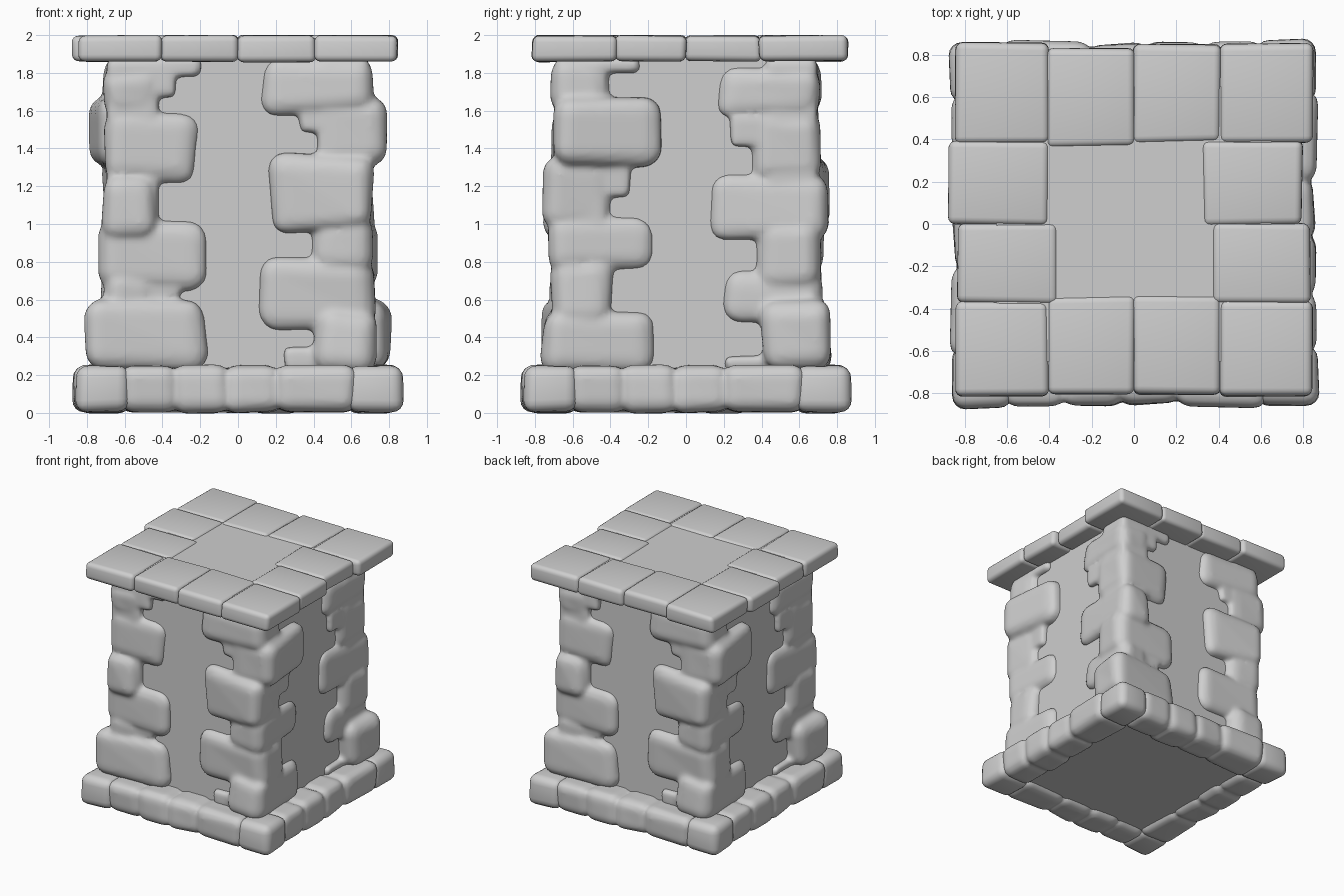
import bpy, bmesh, math, random
from mathutils import Vector, noise

random.seed(4)
old = bpy.data.objects.get("Cube")
if old:
    bpy.data.objects.remove(old, do_unlink=True)

stone_grey = bpy.data.materials.new("stone_grey")
stone_grey.use_nodes = True
GREY = (0.62, 0.62, 0.62, 1)
stone_grey.diffuse_color = GREY
stone_grey.node_tree.nodes["Principled BSDF"].inputs["Base Color"].default_value = GREY
WALL = .65


def block(low, high, round_off=0, jitter=0, rise=0, wobble=0):
    """Mesh of a box between two corners, skewed, rounded and slightly lumpy."""
    low, high = Vector(low), Vector(high)
    size, mid = high - low, (low + high) / 2
    bm = bmesh.new()
    bmesh.ops.create_cube(bm, size=1)
    for v in bm.verts:
        shake = Vector([random.uniform(-j, j) for j in (jitter, jitter, rise)])
        v.co = Vector([c * s for c, s in zip(v.co, size)]) + mid + shake
    if round_off:
        bmesh.ops.bevel(bm, geom=bm.edges[:], offset=round_off, segments=4,
                        profile=0.5, affect='EDGES', clamp_overlap=True)
    for v in bm.verts:
        v.co += noise.noise_vector(v.co * 4) * wobble
    for f in bm.faces:
        f.smooth = round_off > 0
    return bm


def thin_tips(bm):
    """Let a corner stone sink towards the wall as it leaves the corner."""
    for v in bm.verts:
        start = v.co.copy()
        for axis in (0, 1):
            excess = abs(start[axis]) - WALL
            if excess > 0:
                keep = .5 + .5 * min(1, abs(start[1 - axis]) / WALL)
                v.co[axis] = math.copysign(WALL + excess * keep, start[axis])
    return bm


def merged_mesh(name, blocks):
    """Gather blocks into one mesh."""
    mesh = bpy.data.meshes.new(name)
    whole = bmesh.new()
    for bm in blocks:
        bm.to_mesh(mesh)
        whole.from_mesh(mesh)
        bm.free()
    whole.to_mesh(mesh)
    whole.free()
    mesh.materials.append(stone_grey)
    return mesh


def place(name, mesh, turns=(0,), melt=0):
    """Place copies by quarter turns; melted stones fuse into one skin."""
    for turn in turns:
        obj = bpy.data.objects.new(f"{name}_{turn}", mesh)
        obj.rotation_euler.z = turn * math.pi / 2
        bpy.context.collection.objects.link(obj)
        if melt:
            skin = obj.modifiers.new("fuse", 'REMESH')
            skin.mode = 'VOXEL'
            skin.voxel_size = .018
            skin.use_smooth_shade = True
            soften = obj.modifiers.new("soften", 'SMOOTH')
            soften.factor = .5
            soften.iterations = melt


# Plain inner pillar
core = block((-WALL, -WALL, .04), (WALL, WALL, 1.985))
place("pillar_core", merged_mesh("pillar_core", [core]))

# Alternating corner stones: x range, y range, z range
right_corner = [
    ((.12, .71), (-.72, -.40), (1.57, 1.89)),
    ((.42, .79), (-.71, -.13), (1.30, 1.68)),
    ((.17, .71), (-.76, -.38), (.96, 1.36)),
    ((.40, .72), (-.72, -.18), (.75, 1.04)),
    ((.12, .73), (-.73, -.40), (.45, .82)),
    ((.40, .73), (-.77, -.18), (.22, .55)),
]
left_corner = [
    ((-.72, -.42), (-.71, -.17), (1.55, 1.83)),
    ((-.71, -.22), (-.72, -.34), (1.21, 1.6)),
    ((-.72, -.43), (-.76, -.12), (.92, 1.26)),
    ((-.74, -.17), (-.72, -.38), (.64, 1.02)),
    ((-.72, -.42), (-.72, -.19), (.48, .75)),
    ((-.81, -.17), (-.77, -.40), (.22, .59)),
]
# Small chips wedged beside the corner stones
right_chips = [
    ((.32, .5), (-.69, -.5), (1.48, 1.64)),
    ((.25, .5), (-.69, -.5), (.22, .35)),
    ((.5, .69), (-.5, -.29), (1.14, 1.32)),
    ((.5, .69), (-.5, -.25), (1.8, 1.88)),
]
left_chips = [
    ((-.5, -.33), (-.69, -.5), (1.67, 1.82)),
    ((-.5, -.2), (-.69, -.5), (1.78, 1.88)),
    ((-.5, -.3), (-.69, -.5), (.6, .75)),
    ((-.69, -.5), (-.5, -.24), (1.41, 1.58)),
    ((-.69, -.5), (-.5, -.21), (.22, .30)),
]
for side, stones, chips, post in (("right", right_corner, right_chips, (.42, .695)),
                                  ("left", left_corner, left_chips, (-.695, -.42))):
    parts = [thin_tips(block(*zip(*s), round_off=.09, jitter=.015, rise=.012, wobble=.02))
             for s in stones]
    parts += [block(*zip(*c), round_off=.03, jitter=.01, wobble=.01) for c in chips]
    parts.append(block(*zip(post, (-.695, -.42), (.22, 1.88)), round_off=.04))
    name = f"{side}_corner_stones"
    place(name, merged_mesh(name, parts), (0, 2), melt=4)

# Base course: one corner block and a fused row of stones on each side
corner = block((-.86, -.872, .005), (-.57, -.57, .25),
               round_off=.065, jitter=.008, rise=.004, wobble=.008)
place("base_corner", merged_mesh("base_corner", [corner]), range(4))
cuts = (-.6, -.33, -.06, .21, .62)
row = [block((start - .015, -.86, .002), (end + .015, -.57, .252),
             round_off=.07, jitter=.012, rise=.004, wobble=.012)
       for start, end in zip(cuts, cuts[1:])]
place("base_row", merged_mesh("base_row", row), range(4), melt=2)

# Cap: a ring of flat slabs around the open centre
xs = (-.84, -.41, 0, .41, .84)
ys = (-.81, -.37, 0, .39, .85)
LAP = .005
for col in range(4):
    for row in range(4):
        if col in (1, 2) and row in (1, 2):
            continue
        x0, x1, y0, y1 = xs[col], xs[col + 1], ys[row], ys[row + 1]
        if row in (1, 2):
            x0 = (-.83 if col == 0 else .37) - (.04 if row == 2 else 0)
            x1 = x0 + .46
        elif col in (1, 2):
            y0 = -.80 if row == 0 else .35 + .02 * col
            y1 = y0 + .455
        slab = block((x0 - LAP, y0 - LAP, 1.86), (x1 + LAP, y1 + LAP, 1.998),
                     round_off=.035, jitter=.006, rise=.003, wobble=.004)
        place(f"cap_slab_{col}_{row}", merged_mesh("cap_slab", [slab]))
